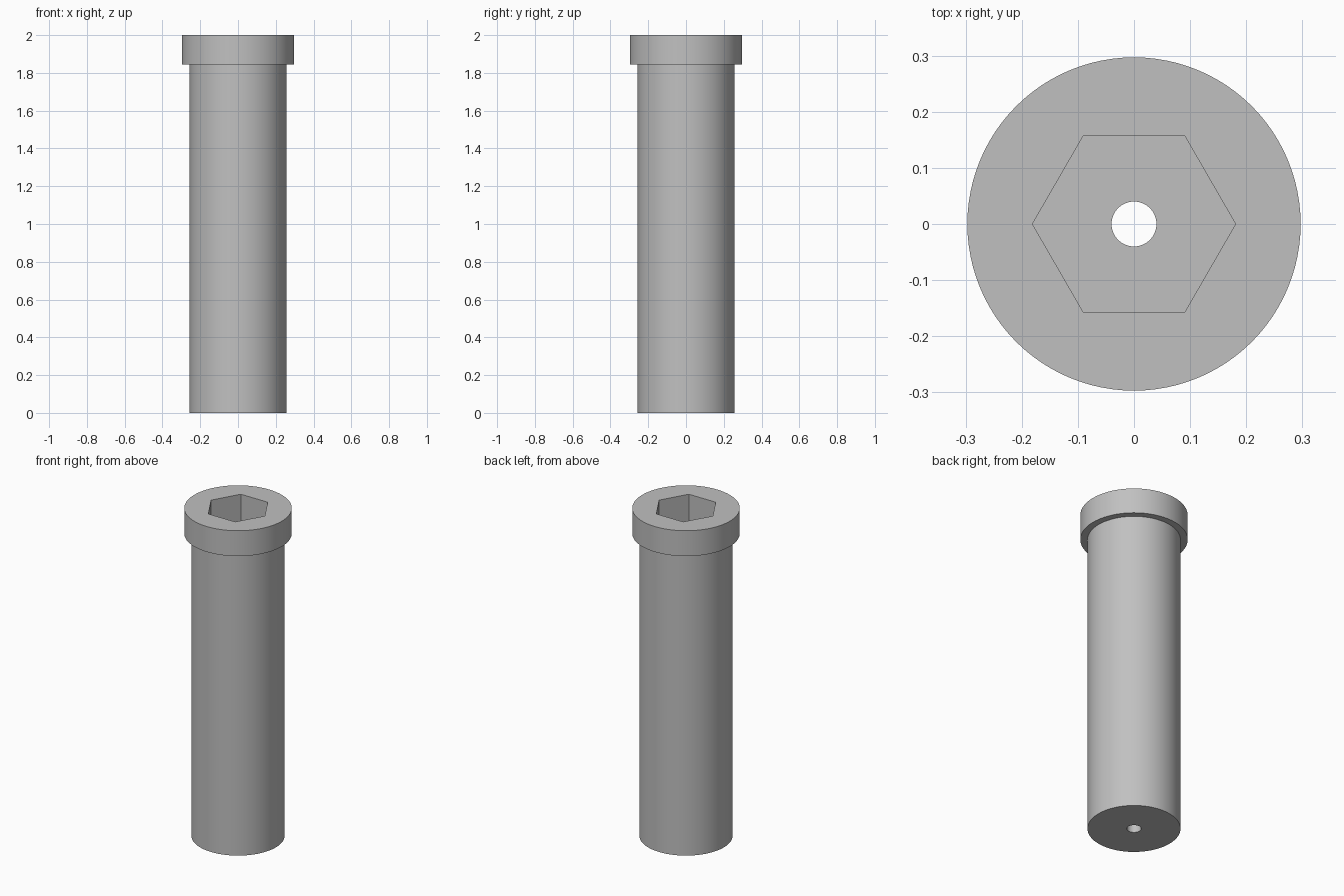
import bpy, bmesh, math

cube = bpy.data.objects.get("Cube")
if cube:
    bpy.data.objects.remove(cube, do_unlink=True)

SIDES = 96  # divisible by six, so the socket corners stay exact

grey = bpy.data.materials.new("steel grey")
grey.use_nodes = True
colour = (0.53, 0.53, 0.53, 1)
grey.diffuse_color = colour
grey.node_tree.nodes["Principled BSDF"].inputs["Base Color"].default_value = colour


def circle(radius):
    return lambda a: radius


def hexagon(corner_radius):
    # Corners point along +y and -y
    apothem = corner_radius * math.cos(math.pi / 6)
    sector = math.pi / 3
    return lambda a: apothem / math.cos((a + sector / 2) % sector - sector / 2)


def add_ring(bm, shape, z):
    ring = []
    for i in range(SIDES):
        a = 2 * math.pi * i / SIDES
        r = shape(a - math.pi / 2)
        ring.append(bm.verts.new((r * math.cos(a), r * math.sin(a), z)))
    return ring


# Closed section, running up the outside and down the socket and bore
shaft, head = circle(0.257), circle(0.297)
socket, bore = hexagon(0.181), circle(0.04)
floor_z = 1.72
section = [
    (shaft, 0), (shaft, 1.845),
    (head, 1.845), (head, 2),
    (socket, 2), (socket, floor_z),
    (bore, floor_z), (bore, 0),
]

bm = bmesh.new()
rings = [add_ring(bm, shape, z) for shape, z in section]
for k, lower in enumerate(rings):
    upper = rings[(k + 1) % len(rings)]
    for i in range(SIDES):
        j = (i + 1) % SIDES
        bm.faces.new((lower[i], lower[j], upper[j], upper[i]))
bmesh.ops.recalc_face_normals(bm, faces=bm.faces)

mesh = bpy.data.meshes.new("socket_head_bolt")
bm.to_mesh(mesh)
bm.free()
mesh.materials.append(grey)
bolt = bpy.data.objects.new("socket_head_bolt", mesh)
bpy.context.collection.objects.link(bolt)

# Smooth round walls with crisp rims and socket corners
bpy.ops.object.select_all(action="DESELECT")
bolt.select_set(True)
bpy.context.view_layer.objects.active = bolt
bpy.ops.object.shade_smooth_by_angle(angle=math.radians(30))
